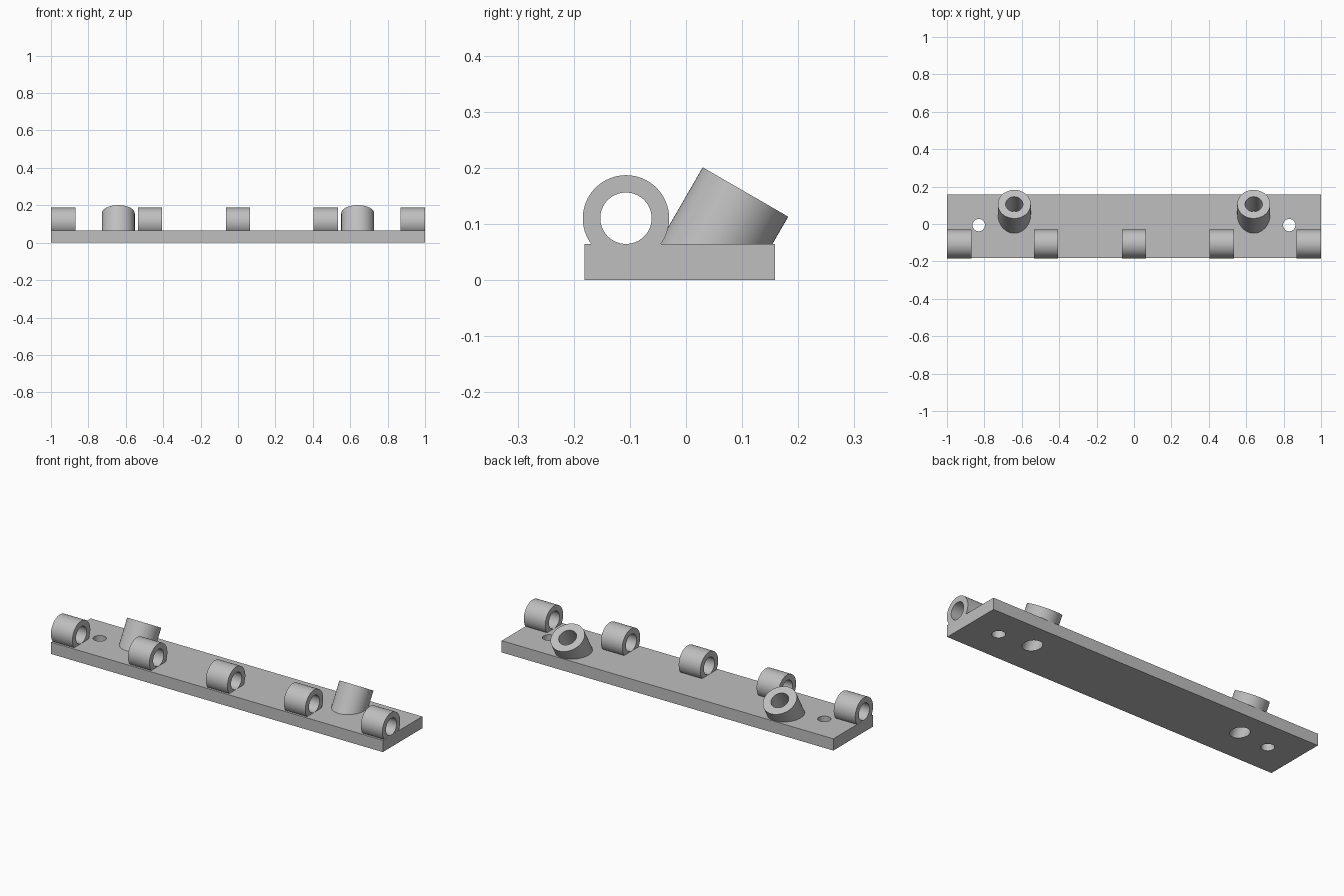
import bpy, math
from mathutils import Vector

if "Cube" in bpy.data.objects:
    bpy.data.objects.remove(bpy.data.objects["Cube"])

TOP = 0.064            # plate thickness
TILT = math.radians(30)

grey = bpy.data.materials.new("plain grey")
grey.diffuse_color = (0.52, 0.52, 0.52, 1)
grey.use_nodes = True
grey.node_tree.nodes["Principled BSDF"].inputs["Base Color"].default_value = grey.diffuse_color


def cylinder(name, a, b, radius):
    """Solid cylinder running from point a to point b."""
    a, b = Vector(a), Vector(b)
    axis = b - a
    bpy.ops.mesh.primitive_cylinder_add(
        vertices=64, radius=radius, depth=axis.length, location=(a + b) / 2,
        rotation=axis.to_track_quat('Z', 'Y').to_euler())
    ob = bpy.context.object
    ob.name = name
    return ob


def box(name, lo, hi):
    lo, hi = Vector(lo), Vector(hi)
    bpy.ops.mesh.primitive_cube_add(size=1, location=(lo + hi) / 2)
    ob = bpy.context.object
    ob.name = name
    ob.scale = hi - lo
    bpy.ops.object.transform_apply(location=False, rotation=False, scale=True)
    return ob


def boolean(target, tool, operation):
    """Apply a boolean and remove the tool."""
    bpy.context.view_layer.objects.active = target
    mod = target.modifiers.new("cut", 'BOOLEAN')
    mod.operation, mod.solver, mod.object = operation, 'EXACT', tool
    bpy.ops.object.modifier_apply(modifier=mod.name)
    bpy.data.objects.remove(tool)


# base plate
plate = box("hinge_plate", (-1, -0.181, 0), (1, 0.159, TOP))

# hinge knuckles along the front edge
KY, KZ = -0.107, 0.110
knuckles = [(-1, -0.87), (-0.535, -0.405), (-0.065, 0.065), (0.405, 0.535), (0.87, 1)]
for x0, x1 in knuckles:
    # end knuckles stay a hair inside the plate ends
    x0, x1 = max(x0, -0.9995), min(x1, 0.9995)
    boolean(plate, cylinder("knuckle", (x0, KY, KZ), (x1, KY, KZ), 0.077), 'UNION')

# tilted sockets, trimmed inside the plate
axis = Vector((0, math.sin(TILT), math.cos(TILT)))
for side in (-1, 1):
    mouth = Vector((side * 0.64, 0.106, 0.157))
    socket = cylinder("socket", mouth - axis * 0.3, mouth, 0.088)
    boolean(socket, box("trim", (-2, -1, -1), (2, 1, 0.03)), 'DIFFERENCE')
    boolean(plate, socket, 'UNION')

# bores: pin holes, socket holes and screw holes
for x0, x1 in knuckles:
    boolean(plate, cylinder("pin_bore", (x0 - 0.02, KY, KZ + 0.0003),
                            (x1 + 0.02, KY, KZ + 0.0003), 0.0458), 'DIFFERENCE')
for side in (-1, 1):
    mouth = Vector((side * 0.64, 0.106, 0.157))
    boolean(plate, cylinder("socket_bore", mouth - axis * 0.35,
                            mouth + axis * 0.05, 0.046), 'DIFFERENCE')
    boolean(plate, cylinder("screw_bore", (side * 0.83, -0.006, -0.1),
                            (side * 0.83, -0.006, 0.1), 0.033), 'DIFFERENCE')

# finish
plate.data.materials.clear()
plate.data.materials.append(grey)
for p in plate.data.polygons:
    p.material_index = 0
bpy.ops.object.select_all(action='DESELECT')
plate.select_set(True)
bpy.context.view_layer.objects.active = plate
bpy.ops.object.shade_smooth_by_angle(angle=math.radians(30))
